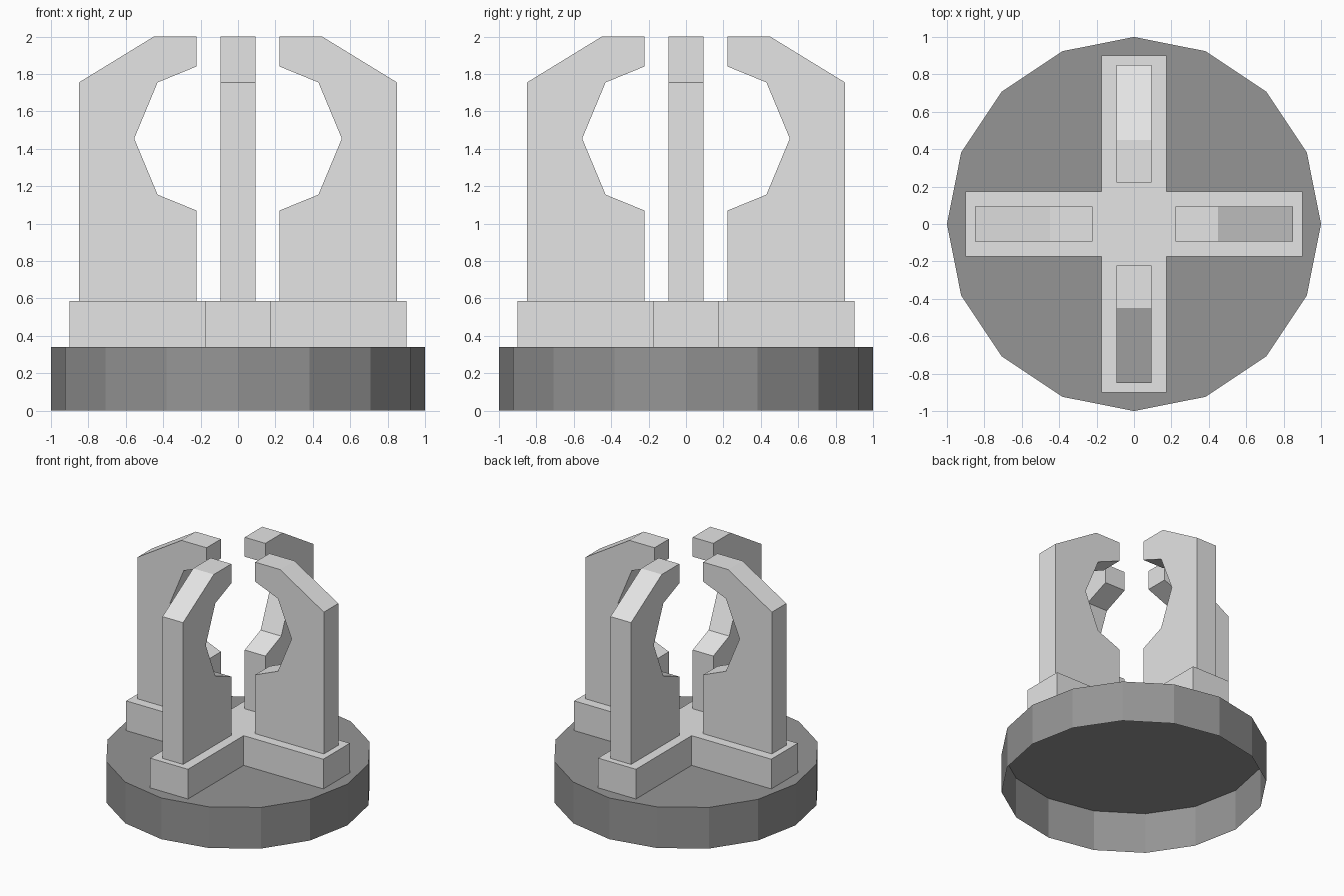
import bpy, bmesh, math
from mathutils import Matrix, Vector

if "Cube" in bpy.data.objects:
    bpy.data.objects.remove(bpy.data.objects["Cube"])


def material(name, v):
    m = bpy.data.materials.new(name)
    m.diffuse_color = (v, v, v, 1)
    m.use_nodes = True
    m.node_tree.nodes["Principled BSDF"].inputs["Base Color"].default_value = m.diffuse_color
    return m


light = material("light grey", 0.78)
dark = material("dark grey", 0.30)


def prism(name, points, depth, mat, rot=None, open_bottom=False):
    """Extrude a closed profile along 'depth', then rotate it about z."""
    bm = bmesh.new()
    face = bm.faces.new([bm.verts.new(p) for p in points])
    ext = bmesh.ops.extrude_face_region(bm, geom=[face], use_keep_orig=True)
    verts = [g for g in ext["geom"] if isinstance(g, bmesh.types.BMVert)]
    bmesh.ops.translate(bm, vec=Vector(depth), verts=verts)
    bmesh.ops.recalc_face_normals(bm, faces=bm.faces[:])
    if open_bottom:
        low = [f for f in bm.faces if f.normal.z < -0.9]
        bmesh.ops.delete(bm, geom=low, context='FACES_ONLY')
    if rot:
        bm.transform(Matrix.Rotation(rot, 4, 'Z'))
    me = bpy.data.meshes.new(name)
    bm.to_mesh(me)
    bm.free()
    me.materials.append(mat)
    ob = bpy.data.objects.new(name, me)
    bpy.context.collection.objects.link(ob)
    return ob


# Sixteen-sided base, hollow underneath
ring = [(math.cos(i * math.pi / 8), math.sin(i * math.pi / 8), 0) for i in range(16)]
prism("round_base", ring, (0, 0, 0.34), dark, open_bottom=True)

# Cross-shaped plinth
w, r, z0, z1 = 0.173, 0.9, 0.34, 0.585
cross = []
for i in range(4):
    c, s = round(math.cos(i * math.pi / 2)), round(math.sin(i * math.pi / 2))
    for x, y in ((r, -w), (r, w), (w, w)):
        cross.append((x * c - y * s, x * s + y * c, z0))
prism("cross_plinth", cross, (0, 0, z1 - z0), light, open_bottom=True)

# Four claws around the centre
t = 0.094
profile = [(0.85, z1), (0.85, 1.755), (0.45, 2), (0.222, 2), (0.222, 1.84),
           (0.43, 1.755), (0.555, 1.455), (0.43, 1.155), (0.222, 1.07), (0.222, z1)]
for i in range(4):
    prism(f"claw_{i + 1}", [(x, -t, z) for x, z in profile], (0, 2 * t, 0),
          light, rot=i * math.pi / 2)
